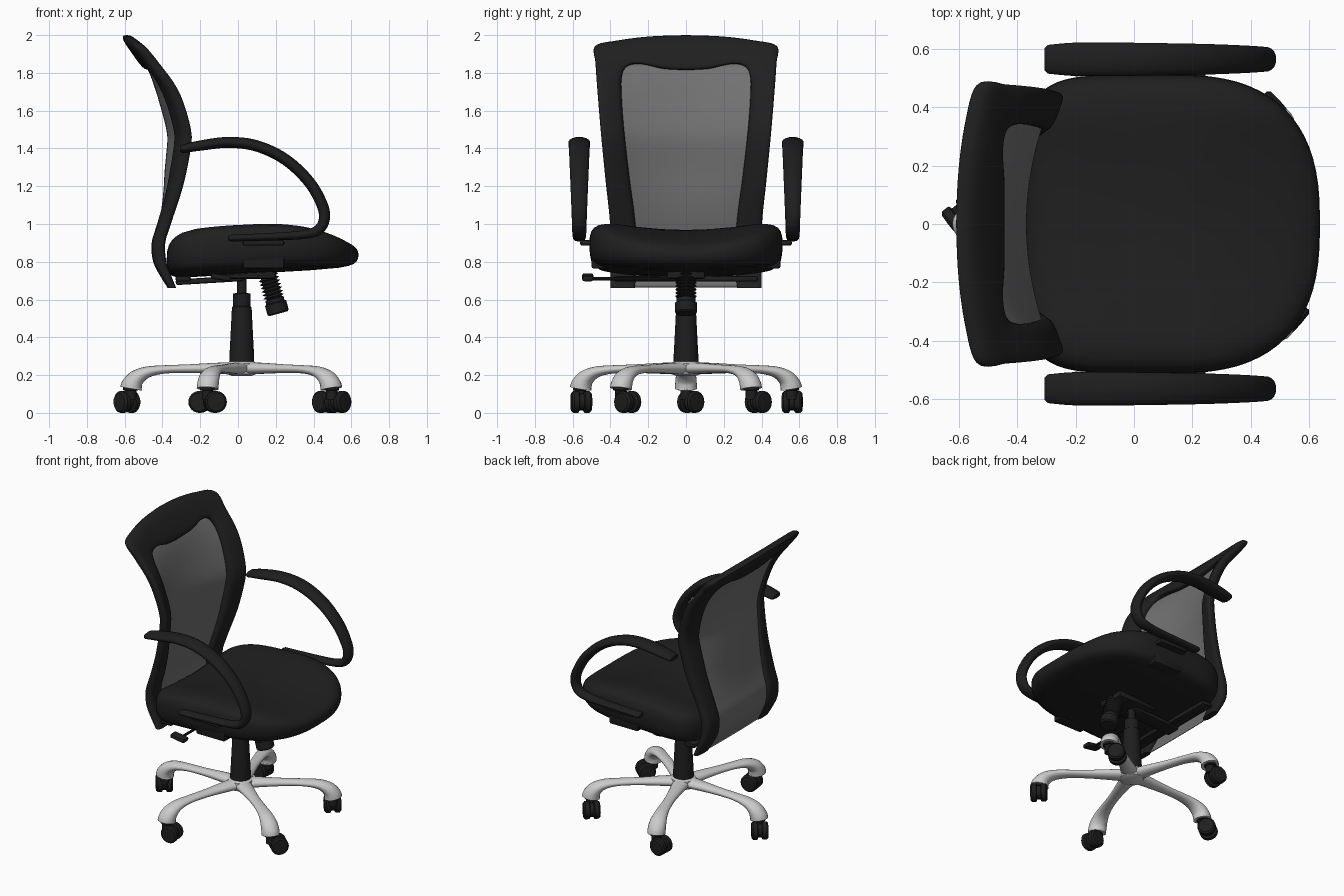
import bpy, bmesh, math
from mathutils import Vector, Matrix

if "Cube" in bpy.data.objects:
    bpy.data.objects.remove(bpy.data.objects["Cube"])

def material(name, c):
    m = bpy.data.materials.new(name)
    m.diffuse_color = (*c, 1)
    m.use_nodes = True
    m.node_tree.nodes["Principled BSDF"].inputs["Base Color"].default_value = m.diffuse_color
    return m

BLACK = material("black fabric", (0.014, 0.014, 0.014))
PLASTIC = material("black plastic", (0.013, 0.013, 0.013))
MESH = material("grey mesh", (0.165, 0.165, 0.165))
SILVER = material("silver metal", (0.60, 0.60, 0.60))
TAU = 2 * math.pi

def finish(name, bm, mat, angle=40):
    bmesh.ops.recalc_face_normals(bm, faces=bm.faces)
    me = bpy.data.meshes.new(name)
    bm.to_mesh(me)
    bm.free()
    ob = bpy.data.objects.new(name, me)
    bpy.context.collection.objects.link(ob)
    me.materials.append(mat)
    bpy.ops.object.select_all(action='DESELECT')
    ob.select_set(True)
    bpy.context.view_layer.objects.active = ob
    bpy.ops.object.shade_smooth_by_angle(angle=math.radians(angle))
    return ob

def smooth(pts, n=5):
    """Catmull-Rom through tuples of any size."""
    out = []
    for i in range(len(pts) - 1):
        p = [pts[max(0, min(len(pts) - 1, i + k))] for k in (-1, 0, 1, 2)]
        for j in range(n):
            t = j / n
            out.append(tuple(0.5 * (2 * b + (c - a) * t + (2 * a - 5 * b + 4 * c - d) * t * t
                                    + (3 * b - a - 3 * c + d) * t ** 3) for a, b, c, d in zip(*p)))
    return out + [tuple(pts[-1])]

def lookup(table, v):
    if v <= table[0][0]:
        return table[0][1]
    for (a, fa), (b, fb) in zip(table, table[1:]):
        if v <= b:
            return fa + (fb - fa) * (v - a) / (b - a)
    return table[-1][1]

def loft(name, rings, mat, angle=40):
    bm = bmesh.new()
    vs = [[bm.verts.new(p) for p in r] for r in rings]
    n = len(vs[0])
    for a, b in zip(vs, vs[1:]):
        for i in range(n):
            bm.faces.new((a[i], a[(i + 1) % n], b[(i + 1) % n], b[i]))
    bm.faces.new(vs[0])
    bm.faces.new(vs[-1][::-1])
    return finish(name, bm, mat, angle)

def sweep(name, path, place, mat, n=18):
    """path: (along, z, half height, half width); place maps (along, side, z)."""
    rings = []
    for i, (r, z, h, w) in enumerate(path):
        a, b = path[max(0, i - 1)], path[min(len(path) - 1, i + 1)]
        t = Vector((b[0] - a[0], b[1] - a[1])).normalized()
        rings.append([place(r - t.y * h * math.cos(k * TAU / n), w * math.sin(k * TAU / n),
                            z + t.x * h * math.cos(k * TAU / n)) for k in range(n)])
    return loft(name, rings, mat)

def turned(name, prof, mat, m=Matrix(), n=28):
    """Lathe of (radius, height) about local z."""
    return loft(name, [[m @ Vector((r * math.cos(k * TAU / n), r * math.sin(k * TAU / n), z))
                        for k in range(n)] for r, z in prof], mat, 35)

def box(name, c, s, mat, tilt=0, bevel=0.01):
    bm = bmesh.new()
    bmesh.ops.create_cube(bm, size=1, matrix=Matrix.Translation(c) @ Matrix.Rotation(tilt, 4, 'Y')
                          @ Matrix.Diagonal((*s, 1)))
    bmesh.ops.bevel(bm, geom=bm.edges[:], offset=bevel, segments=2, affect='EDGES', profile=0.5)
    return finish(name, bm, mat)

# Backrest surface: side curve plus a hollow towards the middle
EDGE = smooth([(0.66, -0.345), (0.72, -0.375), (0.8, -0.408), (0.9, -0.413), (1.0, -0.38), (1.2, -0.312),
               (1.4, -0.277), (1.5, -0.28), (1.65, -0.328), (1.75, -0.38), (1.85, -0.455), (1.94, -0.525), (2.0, -0.57)])
HOLLOW = smooth([(0.66, 0.01), (1.0, 0.03), (1.3, 0.085), (1.65, 0.08), (1.85, 0.03), (2.0, 0.02)])

def back_x(y, z):
    return lookup(EDGE, z) + lookup(HOLLOW, z) * ((y / 0.43) ** 2 - 1)

# Back frame: inverted U; inner y,z and outer y,z, half thickness
half = [(0.27, 0.66, 0.40, 0.66, 0.022), (0.265, 0.80, 0.40, 0.80, 0.034), (0.268, 1.0, 0.402, 1.0, 0.034),
        (0.30, 1.25, 0.428, 1.25, 0.034), (0.328, 1.5, 0.452, 1.5, 0.034), (0.342, 1.7, 0.470, 1.72, 0.036),
        (0.338, 1.79, 0.479, 1.85, 0.038), (0.31, 1.835, 0.481, 1.942, 0.038), (0.24, 1.847, 0.36, 1.972, 0.040),
        (0.12, 1.822, 0.19, 1.993, 0.041), (0.0, 1.815, 0.0, 2.0, 0.041)]
half = smooth(half, 6)
stations = [(1, s) for s in half] + [(-1, s) for s in half[-2::-1]]
rings = []
for sgn, (yi, zi, yo, zo, t) in stations:
    ring = []
    for k in range(24):
        c, s = math.cos(k * TAU / 24), math.sin(k * TAU / 24)
        f = 0.5 + 0.5 * math.copysign(abs(c) ** 0.6, c)
        y, z = yi + (yo - yi) * f, zi + (zo - zi) * f
        ring.append((back_x(y, z) + t * math.copysign(abs(s) ** 0.7, s), sgn * y, z))
    rings.append(ring)
loft("back_frame", rings, BLACK)

# Back mesh panel, tucked into the frame
INNER = [(s[1], s[0]) for s in half if s[1] < 1.8 and s[0] > 0.25]
bm = bmesh.new()
rows = []
for j in range(41):
    z = 0.665 + (1.855 - 0.665) * j / 40
    w = lookup(INNER, z) + 0.03
    rows.append([bm.verts.new((back_x(w * u / 10, z) - 0.008, w * u / 10, z)) for u in range(-10, 11)])
for a, b in zip(rows, rows[1:]):
    for i in range(20):
        bm.faces.new((a[i], a[i + 1], b[i + 1], b[i]))
panel = finish("back_mesh", bm, MESH)
mod = panel.modifiers.new("thickness", 'SOLIDIFY')
mod.thickness, mod.offset = 0.006, 0

# Seat cushion: rounded outline rings between a bottom and a top curve
TOP = smooth([(-0.40, 0.94), (-0.2, 0.98), (0.1, 1.003), (0.3, 0.995), (0.5, 0.957), (0.6, 0.932), (0.637, 0.922)])
BOTTOM = smooth([(-0.40, 0.71), (0.0, 0.733), (0.3, 0.75), (0.5, 0.764), (0.637, 0.785)])
rings = []
for s, f in [(0.01, 0), (0.5, 0), (0.8, 0), (0.9, 0.02), (0.95, 0.07), (0.98, 0.17), (0.995, 0.32), (1, 0.5),
             (0.995, 0.68), (0.98, 0.81), (0.95, 0.90), (0.9, 0.96), (0.82, 0.99), (0.7, 1), (0.5, 1),
             (0.25, 1), (0.01, 1)]:
    ring = []
    for k in range(72):
        c, n = math.cos(k * TAU / 72), math.sin(k * TAU / 72)
        e = 2 / (2.6 if c > 0 else 5.5)
        x = 0.13 + 0.508 * s * math.copysign(abs(c) ** e, c)
        y = 0.512 * s * math.copysign(abs(n) ** e, n)
        top = lookup(TOP, x) - 0.035 * max(0, 1 - (y / 0.38) ** 2)
        low = lookup(BOTTOM, x) + 0.035 * (y / 0.5) ** 2
        ring.append((x, y, low + (top - low) * f))
    rings.append(ring)
loft("seat", rings, BLACK, 60)

# Loop arms with their side brackets
arm = smooth([(-0.295, 1.397, 0.022, 0.05), (-0.2, 1.415, 0.027, 0.058), (-0.05, 1.432, 0.029, 0.058),
              (0.1, 1.413, 0.03, 0.056), (0.25, 1.342, 0.03, 0.053), (0.375, 1.225, 0.03, 0.048),
              (0.446, 1.1, 0.03, 0.043), (0.456, 1.02, 0.029, 0.04), (0.42, 0.965, 0.027, 0.038),
              (0.34, 0.943, 0.023, 0.036), (0.2, 0.934, 0.02, 0.035), (-0.04, 0.925, 0.018, 0.033)], 6)
def rounded(p):
    a, b = p[0], p[-1]
    return [(a[0] - 0.012, a[1], a[2] * 0.6, a[3] * 0.75)] + p + [(b[0] - 0.012, b[1], b[2] * 0.6, b[3] * 0.7)]
for side, s in (("left", -1), ("right", 1)):
    sweep(side + "_arm", rounded(arm), lambda r, l, z: (r, s * 0.565 + l, z), PLASTIC)
    box(side + "_arm_bracket", (0.135, s * 0.525, 0.9), (0.22, 0.07, 0.03), PLASTIC)
    box(side + "_under_bracket", (0.135, s * 0.46, 0.825), (0.22, 0.08, 0.12), PLASTIC)

# Tilt mechanism
box("mechanism", (0.05, 0, 0.735), (0.3, 0.2, 0.05), PLASTIC)
box("back_bar", (-0.15, 0, 0.702), (0.36, 0.1, 0.03), PLASTIC, -0.06)
box("back_cross_bar", (-0.29, 0, 0.71), (0.08, 0.76, 0.03), PLASTIC)

# Tension knob with ribbed spring
tilt = Matrix.Translation((0.155, 0, 0.74)) @ Matrix.Rotation(math.pi - 0.27, 4, 'Y')
spring = [(0.02, 0)]
for i in range(7):
    spring += [(0.038, 0.005 + i * 0.019), (0.056, 0.014 + i * 0.019)]
turned("tension_spring", spring + [(0.03, 0.14)], PLASTIC, tilt)
turned("tension_knob", [(0.03, 0.135), (0.05, 0.14), (0.05, 0.16), (0.058, 0.165), (0.058, 0.215),
                        (0.05, 0.223), (0.01, 0.223)], PLASTIC, tilt)

# Height lever with paddle
lever = Matrix.Translation((-0.09, 0, 0.71)) @ Matrix.Rotation(math.pi / 2, 4, 'X')
turned("lever_rod", [(0.009, 0), (0.009, 0.5)], PLASTIC, lever, 10)
box("lever_paddle", (-0.09, -0.52, 0.718), (0.11, 0.06, 0.03), PLASTIC, 0.15, 0.012)

# Gas lift column
C = Matrix.Translation((0.02, 0, 0))
turned("gas_column", [(0.066, 0.262), (0.066, 0.29), (0.06, 0.40), (0.055, 0.50), (0.052, 0.56), (0.046, 0.565),
                      (0.046, 0.632), (0.024, 0.635), (0.024, 0.74)], PLASTIC, C)

# Five-star base with twin-wheel casters trailing off each leg tip
turned("base_hub", [(0.05, 0.195), (0.075, 0.205), (0.085, 0.235), (0.08, 0.262), (0.065, 0.272)], SILVER, C)
leg = smooth([(0.0, 0.235, 0.034, 0.06), (0.14, 0.236, 0.029, 0.046), (0.28, 0.234, 0.023, 0.036),
              (0.41, 0.23, 0.022, 0.038), (0.50, 0.216, 0.03, 0.046), (0.556, 0.185, 0.044, 0.055),
              (0.580, 0.15, 0.055, 0.058), (0.586, 0.128, 0.058, 0.058)], 4)
trail = [(180, -0.02, 0.025), (108, -0.04, 0.003), (36, -0.033, 0.037), (-36, 0.033, 0.037), (-108, 0.04, 0.005)]
for i, (deg, ox, oy) in enumerate(trail):
    R = C @ Matrix.Rotation(math.radians(deg), 4, 'Z')
    sweep(f"base_leg_{i}", leg, lambda r, l, z: R @ Vector((r, l, z)), SILVER)
    pos = R @ Vector((0.588, 0, 0))
    turned(f"caster_stem_{i}", [(0.03, 0.07), (0.03, 0.118), (0.04, 0.12), (0.04, 0.135)],
           PLASTIC, Matrix.Translation(pos), 16)
    axle = (Matrix.Translation(pos + Vector((ox, oy, 0.058)))
            @ Matrix.Rotation(math.atan2(oy, ox) - math.pi / 2, 4, 'Z') @ Matrix.Rotation(math.pi / 2, 4, 'Y'))
    for s in (-1, 1):
        turned(f"caster_wheel_{i}_{s}", [(0.05, s * 0.012), (0.058, s * 0.017), (0.058, s * 0.043),
                                         (0.048, s * 0.053), (0.01, s * 0.055)], PLASTIC, axle, 24)
    turned(f"caster_axle_{i}", [(0.045, -0.02), (0.045, 0.02)], PLASTIC, axle, 16)
